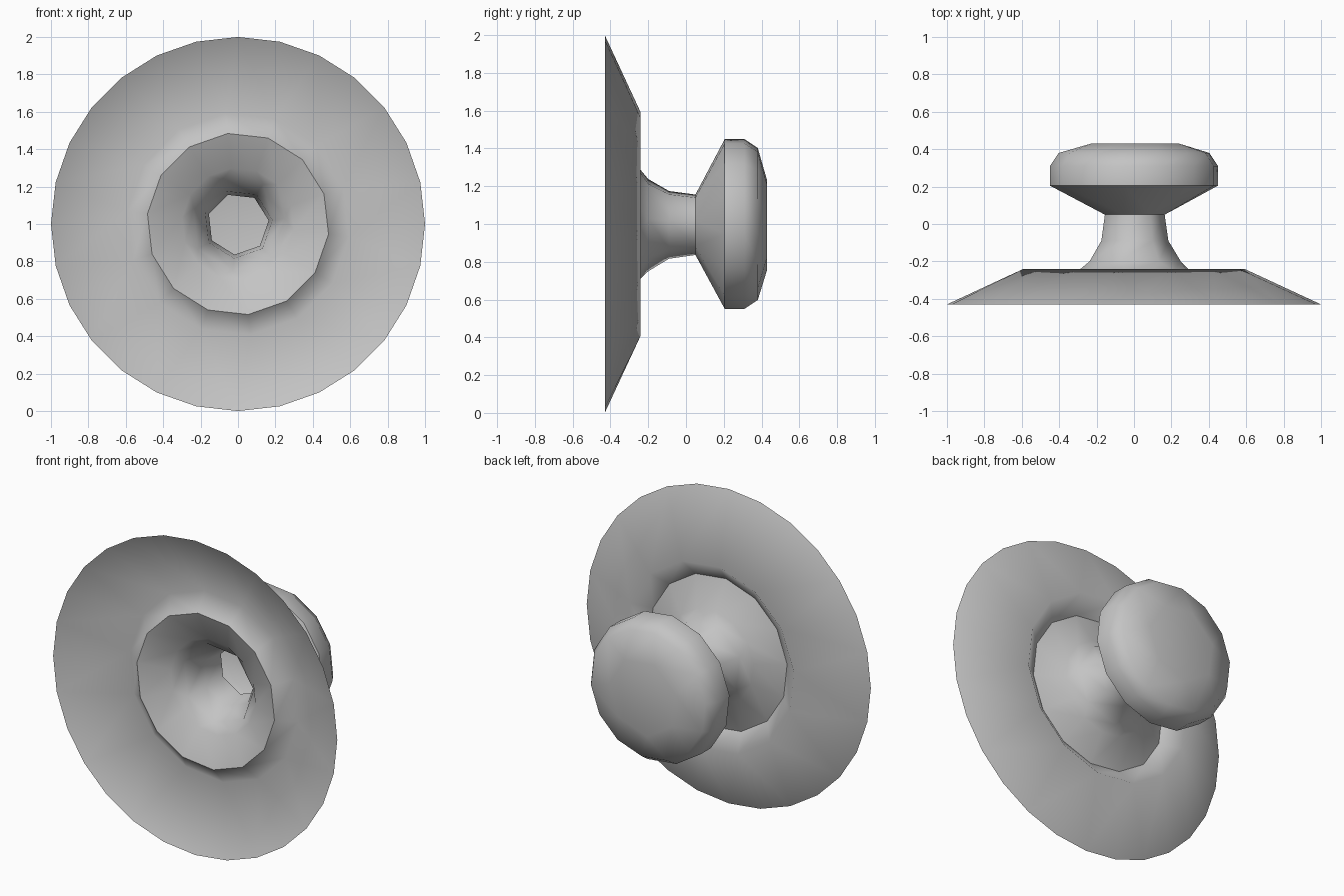
import bpy, bmesh, math

cube = bpy.data.objects.get("Cube")
if cube:
    bpy.data.objects.remove(cube)

STEP = math.tau / 28

# Profile along the axis: y, radius, sides, sharp crease
PROFILE = [
    (-0.43, 1.0, 28, False),     # flared rim
    (-0.24, 0.595, 14, False),   # ridge
    (-0.325, 0.487, 14, True),   # groove at the foot of the stem
    (-0.25, 0.30, 14, False),
    (-0.20, 0.252, 7, False),
    (-0.09, 0.185, 7, False),
    (0.05, 0.165, 7, True),      # neck
    (0.205, 0.452, 14, True),    # underside edge of the knob
    (0.31, 0.452, 14, False),
    (0.38, 0.405, 14, False),
    (0.43, 0.242, 7, False),     # flat end
]


def add_ring(bm, y, radius, sides):
    # Each coarser ring sits midway between pairs of the finer one
    group = 28 // sides
    ring = []
    for i in range(sides):
        a = math.pi / 2 + (i * group + (group - 1) / 2) * STEP
        ring.append(bm.verts.new((radius * math.cos(a), y, 1 + radius * math.sin(a))))
    return ring


def join_rings(bm, a, b):
    fine, coarse = (a, b) if len(a) >= len(b) else (b, a)
    n, m = len(coarse), len(fine)
    k = m // n
    for i in range(n):
        c, d = coarse[i], coarse[(i + 1) % n]
        last = i * k + k - 1
        bm.faces.new((c, d, fine[(last + 1) % m], fine[last]))
        if k == 2:
            bm.faces.new((c, fine[last], fine[last - 1]))


# One continuous shell from rim to knob
bm = bmesh.new()
rings = [add_ring(bm, y, r, n) for y, r, n, _ in PROFILE]
for a, b in zip(rings, rings[1:]):
    join_rings(bm, a, b)
bm.faces.new(rings[-1])
bmesh.ops.recalc_face_normals(bm, faces=bm.faces)
if bm.faces[-1:][0].normal.y < 0:
    bmesh.ops.reverse_faces(bm, faces=bm.faces)
for f in bm.faces:
    f.smooth = True

# Creases
for ring, (_, _, _, sharp) in zip(rings, PROFILE):
    if sharp:
        for u, v in zip(ring, ring[1:] + ring[:1]):
            bm.edges.get((u, v)).smooth = False

mesh = bpy.data.meshes.new("flared_knob")
bm.to_mesh(mesh)
bm.free()
knob = bpy.data.objects.new("flared_knob", mesh)
bpy.context.collection.objects.link(knob)

# Plain grey
grey = bpy.data.materials.new("grey")
grey.use_nodes = True
colour = (0.55, 0.55, 0.55, 1)
grey.diffuse_color = colour
grey.node_tree.nodes["Principled BSDF"].inputs["Base Color"].default_value = colour
mesh.materials.append(grey)
